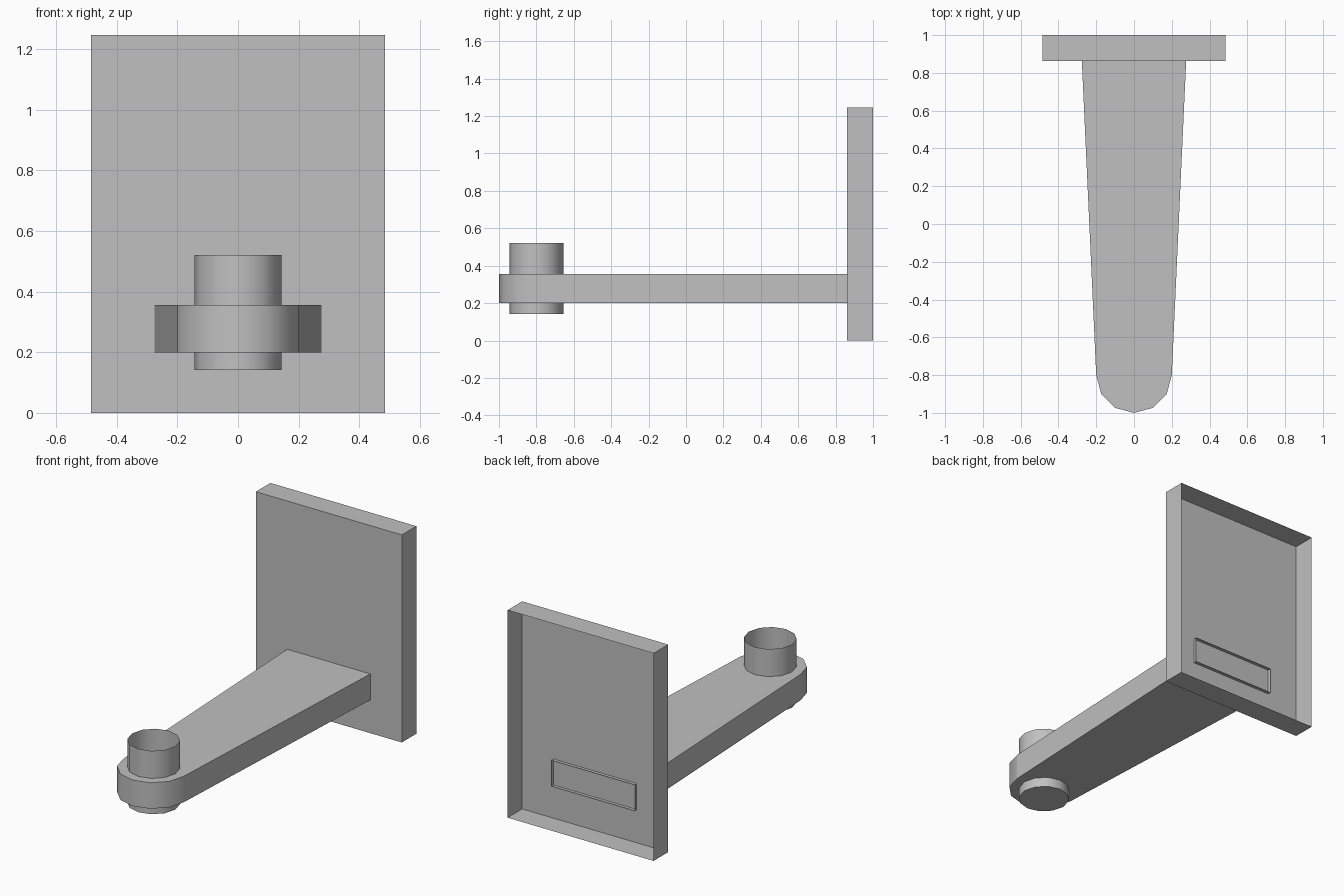
import bpy
import bmesh
import math

cube = bpy.data.objects.get("Cube")
if cube:
    bpy.data.objects.remove(cube, do_unlink=True)

GREY = (0.53, 0.53, 0.53, 1.0)
grey = bpy.data.materials.new("plain_grey")
grey.use_nodes = True
grey.diffuse_color = GREY
grey.node_tree.nodes["Principled BSDF"].inputs["Base Color"].default_value = GREY

STEPS = 12
TIP_Y = -0.8


def extruded(name, outline, offset, open_normal=None, round_face=None):
    """Extrude an outline; drop end faces along open_normal, smooth chosen faces."""
    bm = bmesh.new()
    base = bm.faces.new([bm.verts.new(p) for p in outline])
    top = bmesh.ops.extrude_face_region(bm, geom=[base], use_keep_orig=True)
    bmesh.ops.translate(bm, vec=offset,
                        verts=[v for v in top["geom"] if isinstance(v, bmesh.types.BMVert)])
    bmesh.ops.recalc_face_normals(bm, faces=bm.faces)
    for face in bm.faces:
        face.smooth = bool(round_face and round_face(face))
    for edge in bm.edges:
        edge.smooth = all(f.smooth for f in edge.link_faces)
    if open_normal:
        opened = [f for f in bm.faces
                  if sum(a * b for a, b in zip(f.normal, open_normal)) > 0.99]
        bmesh.ops.delete(bm, geom=opened, context="FACES_ONLY")
    mesh = bpy.data.meshes.new(name)
    bm.to_mesh(mesh)
    bm.free()
    mesh.materials.append(grey)
    obj = bpy.data.objects.new(name, mesh)
    bpy.context.collection.objects.link(obj)
    return obj


def arc(radius, start, count, z):
    """Points around the tip centre, in equal steps."""
    angles = [start + 2 * math.pi * i / STEPS for i in range(count)]
    return [(radius * math.cos(a), TIP_Y + radius * math.sin(a), z) for a in angles]


# Wall plate: a thin-walled tray, open at the back
w, front = 0.485, 0.862
extruded("wall_plate",
         [(-w, front, 0), (w, front, 0), (w, front, 1.247), (-w, front, 1.247)],
         (0, 1 - front, 0), open_normal=(0, 1, 0))

# Tapered arm with a rounded tip; its open end pokes slightly through the plate
arm_z, arm_end = 0.2, 0.882
extruded("arm",
         arc(0.2, math.pi, STEPS // 2 + 1, arm_z)
         + [(0.277, arm_end, arm_z), (-0.277, arm_end, arm_z)],
         (0, 0, 0.156), open_normal=(0, 1, 0),
         round_face=lambda f: abs(f.normal.z) < 0.5
         and f.calc_center_median().y < TIP_Y)

# Cup through the tip: closed below, open above
extruded("tip_cup", arc(0.144, 0, STEPS, 0.141), (0, 0, 0.38),
         open_normal=(0, 0, 1),
         round_face=lambda f: abs(f.normal.z) < 0.5)
